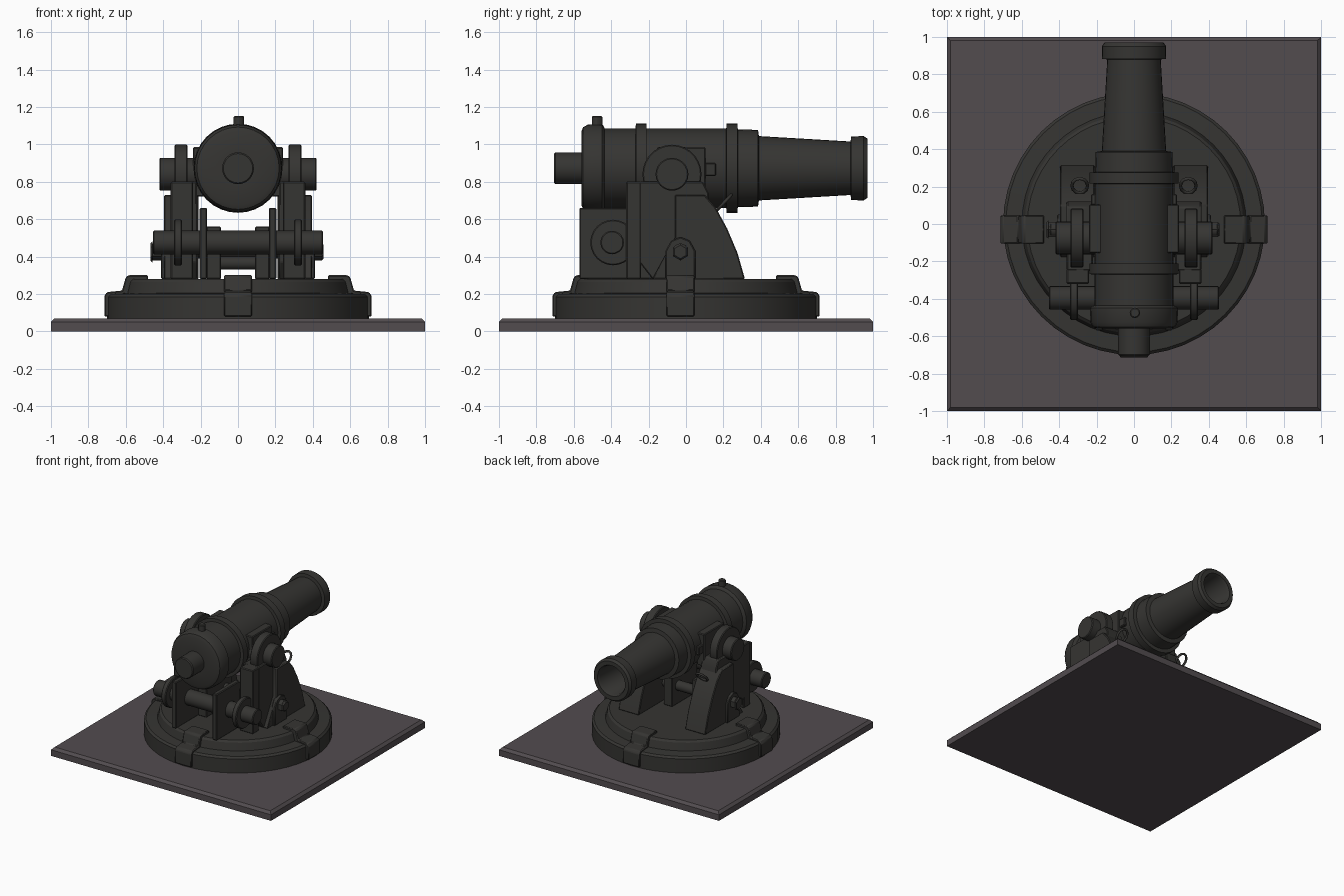
import bpy, bmesh, math
from mathutils import Matrix, Vector

if "Cube" in bpy.data.objects:
    bpy.data.objects.remove(bpy.data.objects["Cube"])


def material(name, rgb):
    m = bpy.data.materials.new(name)
    m.diffuse_color = (*rgb, 1)
    m.use_nodes = True
    m.node_tree.nodes["Principled BSDF"].inputs["Base Color"].default_value = m.diffuse_color
    return m


IRON = material("iron", (0.036, 0.035, 0.032))
STONE = material("stone", (0.085, 0.072, 0.078))


def finish(name, bm, mat=IRON, bevel=0.0, smooth=True):
    bmesh.ops.recalc_face_normals(bm, faces=bm.faces)
    me = bpy.data.meshes.new(name)
    bm.to_mesh(me)
    bm.free()
    ob = bpy.data.objects.new(name, me)
    bpy.context.collection.objects.link(ob)
    me.materials.append(mat)
    if bevel:
        mod = ob.modifiers.new("bevel", "BEVEL")
        mod.width, mod.segments, mod.limit_method = bevel, 1, "ANGLE"
    if smooth:
        bpy.ops.object.select_all(action="DESELECT")
        ob.select_set(True)
        bpy.context.view_layer.objects.active = ob
        bpy.ops.object.shade_smooth_by_angle(angle=math.radians(30))
    return ob


def lathe(name, profile, axis="Z", at=(0, 0, 0), n=32):
    """Spin (radius, height) points around an axis; radius 0 closes an end."""
    bm = bmesh.new()
    vs = [bm.verts.new((r, 0, h)) for r, h in profile]
    es = [bm.edges.new(p) for p in zip(vs, vs[1:])]
    bmesh.ops.spin(bm, geom=vs + es, cent=(0, 0, 0), axis=(0, 0, 1),
                   angle=math.tau, steps=n, use_duplicate=False)
    bmesh.ops.remove_doubles(bm, verts=bm.verts, dist=1e-4)
    rot = {"X": Matrix.Rotation(math.pi / 2, 4, "Y"),
           "Y": Matrix.Rotation(-math.pi / 2, 4, "X"),
           "Z": Matrix()}[axis]
    bm.transform(Matrix.Translation(at) @ rot)
    return finish(name, bm)


def rod(name, r, a, b, axis, at, n=24, c=0.006):
    return lathe(name, [(0, a), (r - c, a), (r, a + c), (r, b - c), (r - c, b), (0, b)],
                 axis, at, n)


def box(name, lo, hi, mat=IRON, bevel=0.006):
    bm = bmesh.new()
    bmesh.ops.create_cube(bm, size=1)
    for v in bm.verts:
        v.co = Vector([lo[i] + (v.co[i] + 0.5) * (hi[i] - lo[i]) for i in range(3)])
    return finish(name, bm, mat, bevel, False)


def prism(name, pts, x0, x1, bevel=0.006, turn=None):
    """Extrude a (y, z) outline from x0 to x1."""
    bm = bmesh.new()
    f = bm.faces.new([bm.verts.new((x0, y, z)) for y, z in pts])
    g = bmesh.ops.extrude_face_region(bm, geom=[f])["geom"]
    bmesh.ops.translate(bm, vec=(x1 - x0, 0, 0),
                        verts=[v for v in g if isinstance(v, bmesh.types.BMVert)])
    if turn:
        bm.transform(turn)
    return finish(name, bm, bevel=bevel)


# ground slab with a chamfered top edge
bm = bmesh.new()
prev = None
for h, z in ((1, 0), (1, 0.05), (0.98, 0.07)):
    ring = [bm.verts.new((sx * h, sy * h, z)) for sx, sy in ((-1, -1), (1, -1), (1, 1), (-1, 1))]
    if prev:
        for i in range(4):
            j = (i + 1) % 4
            bm.faces.new((prev[i], prev[j], ring[j], ring[i]))
    else:
        bm.faces.new(ring)
    prev = ring
bm.faces.new(prev)
finish("ground_slab", bm, STONE, smooth=False)

# stepped round turntable
lathe("turntable", [(0, 0.07), (0.70, 0.07), (0.70, 0.185), (0.685, 0.20), (0.60, 0.205),
                    (0.585, 0.265), (0.57, 0.28), (0, 0.28)], n=48)

# four clamps over the turntable rim
clamp = [(0.48, 0.08), (0.715, 0.08), (0.715, 0.19), (0.70, 0.21), (0.62, 0.218),
         (0.60, 0.29), (0.585, 0.30), (0.48, 0.30)]
for k in range(4):
    shift = Matrix.Translation((0, -0.03 if k % 2 else 0, 0))
    prism(f"rim_clamp_{k}", clamp, -0.075, 0.075,
          turn=shift @ Matrix.Rotation(k * math.pi / 2, 4, "Z"))

# barrel: breech knob, breech, two bands, tapered chase, muzzle and bore
lathe("barrel", [
    (0, -0.705), (0.078, -0.705), (0.085, -0.697), (0.085, -0.56),
    (0.195, -0.56), (0.22, -0.55), (0.233, -0.525), (0.235, -0.45), (0.225, -0.44), (0.212, -0.435),
    (0.212, -0.27), (0.238, -0.268), (0.238, -0.212), (0.212, -0.21),
    (0.212, 0.215), (0.238, 0.217), (0.238, 0.275), (0.208, 0.277),
    (0.205, 0.385), (0.172, 0.39), (0.143, 0.88), (0.17, 0.883), (0.172, 0.95),
    (0.158, 0.97), (0.125, 0.97), (0.115, 0.95), (0.11, 0.55), (0, 0.55)],
    "Y", (0, 0, 0.872), 32)
rod("vent_plug", 0.028, 1.05, 1.152, "Z", (0.005, -0.475, 0), 12)

# beams and rods between the two cheeks
rod("wheel_axle", 0.063, -0.455, 0.455, "X", (0, -0.395, 0.475), 20)
rod("cross_bolt", 0.04, -0.45, 0.45, "X", (0, -0.03, 0.43), 16)
rod("lower_rod", 0.035, -0.2, 0.2, "X", (0, -0.16, 0.365), 16)

cheek = [(-0.25, 0.28), (0.315, 0.28), (0.275, 0.42), (0.22, 0.55), (0.16, 0.66),
         (0.10, 0.73), (-0.06, 0.73), (-0.06, 0.50), (-0.18, 0.28)]
cheek = cheek[1:]
post = [(-0.32, 0.28), (0.12, 0.28), (0.12, 0.74), (0.09, 0.80), (-0.32, 0.80)]

for side, s in (("left", -1), ("right", 1)):
    def sp(a, b):
        return sorted((s * a, s * b))

    def sbox(name, x0, x1, y0, y1, z0, z1):
        a, b = sp(x0, x1)
        return box(f"{side}_{name}", (a, y0, z0), (b, y1, z1))

    # carriage cheek: inner upright, curved outer buttress
    prism(f"{side}_cheek_buttress", cheek, *sp(0.21, 0.395))
    prism(f"{side}_cheek_upright", [(-0.25, 0.37), (-0.18, 0.28), (0.12, 0.28), (0.12, 0.74),
                                    (0.09, 0.80), (-0.25, 0.80)], *sp(0.22, 0.36))
    sbox("cheek_post", 0.24, 0.36, -0.32, -0.24, 0.28, 0.80)

    # trunnion with bearing block, collar and pin
    sbox("bearing_block", 0.17, 0.24, -0.155, 0.105, 0.72, 0.985)
    rod(f"{side}_trunnion_collar", 0.158, *sp(0.27, 0.34), "X", (0, -0.075, 0.84), 28)
    rod(f"{side}_trunnion_pin", 0.088, *sp(0.18, 0.42), "X", (0, -0.075, 0.84), 24)
    sbox("bearing_clip", 0.18, 0.23, 0.10, 0.16, 0.83, 0.90)

    # front bracket carrying the wheel axle
    sbox("axle_bracket", 0.165, 0.205, -0.57, -0.27, 0.28, 0.66)
    sbox("axle_rail", 0.09, 0.17, -0.28, 0.05, 0.28, 0.56)
    rod(f"{side}_axle_wheel", 0.122, *sp(0.30, 0.342), "X", (0, -0.39, 0.475), 24)

    # bolt boss and hex head on the cheek
    prism(f"{side}_bolt_plate", [(-0.11, 0.28), (0.05, 0.28), (0.05, 0.43), (0.02, 0.485),
                                 (-0.03, 0.505), (-0.08, 0.485), (-0.11, 0.43)], *sp(0.38, 0.412))
    rod(f"{side}_bolt_head", 0.046, *sp(0.40, 0.458), "X", (0, -0.03, 0.425), 6, 0.01 * s)

    # lifting eye on the sloping rear of the cheek
    cu = bpy.data.curves.new(f"{side}_lifting_eye", "CURVE")
    cu.dimensions, cu.bevel_depth, cu.bevel_resolution = "3D", 0.009, 2
    pl = cu.splines.new("POLY")
    pl.points.add(11)
    for i, p in enumerate(pl.points):
        a = i * math.tau / 12
        d = 0.045 * math.sin(a)
        p.co = (s * (0.29 + 0.042 * math.cos(a)), 0.205 + d * 0.85, 0.69 + d * 0.9, 1)
    pl.use_cyclic_u = True
    eye = bpy.data.objects.new(f"{side}_lifting_eye", cu)
    cu.materials.append(IRON)
    bpy.context.collection.objects.link(eye)
